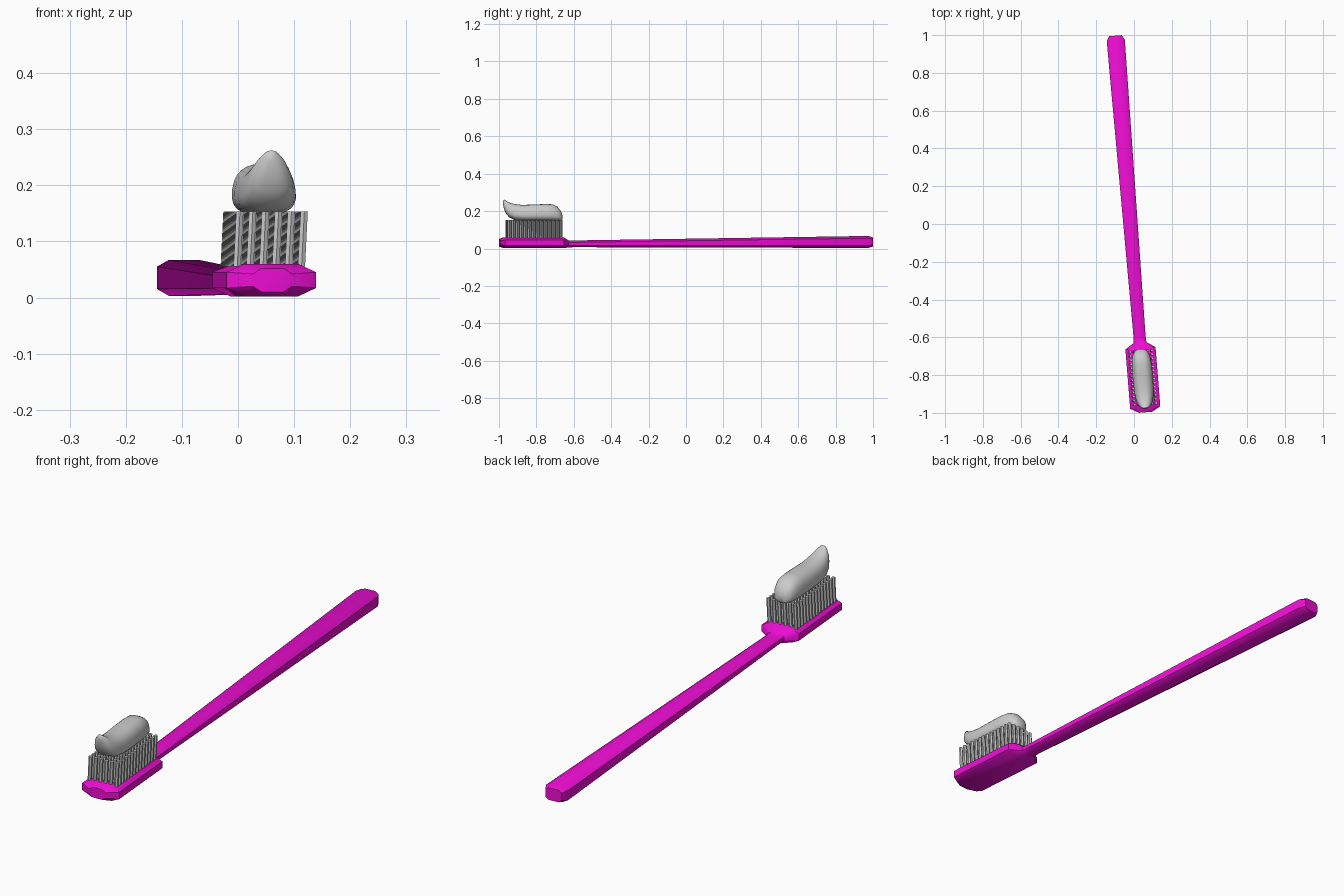
import bpy, bmesh, math
from mathutils import Matrix

if "Cube" in bpy.data.objects:
    bpy.data.objects.remove(bpy.data.objects["Cube"])

# Everything is built along local y, then turned slightly in plan
PLACE = Matrix.Translation((-0.0185, 0, 0)) @ Matrix.Rotation(0.08, 4, 'Z')


def finish(bm, name, angle, mat=None):
    bmesh.ops.recalc_face_normals(bm, faces=bm.faces)
    bm.transform(PLACE)
    me = bpy.data.meshes.new(name)
    bm.to_mesh(me)
    bm.free()
    ob = bpy.data.objects.new(name, me)
    bpy.context.collection.objects.link(ob)
    if mat:
        me.materials.append(mat)
    bpy.ops.object.select_all(action='DESELECT')
    ob.select_set(True)
    bpy.context.view_layer.objects.active = ob
    bpy.ops.object.shade_smooth_by_angle(angle=math.radians(angle))
    return ob


def loft(rings, name, angle, mat=None):
    bm = bmesh.new()
    loops = [[bm.verts.new(p) for p in r] for r in rings]
    n = len(loops[0])
    for a, b in zip(loops, loops[1:]):
        for i in range(n):
            j = (i + 1) % n
            bm.faces.new((a[i], a[j], b[j], b[i]))
    bm.faces.new(loops[0])
    bm.faces.new(loops[-1])
    return finish(bm, name, angle, mat)


def octagon(y, w, z0, z1, cx, cz):
    half = [(w - cx, z0), (w, z0 + cz), (w, z1 - cz), (w - cx, z1)]
    pts = half + [(-x, z) for x, z in reversed(half)]
    return [(x, y, z) for x, z in pts]


def blob(y, w, z0, z1, n=24, e=0.8):
    def sp(v):
        return math.copysign(abs(v) ** e, v)
    cz, h = (z0 + z1) / 2, (z1 - z0) / 2
    ring = []
    for k in range(n):
        a = math.tau * k / n
        s = sp(math.sin(a))
        ring.append((w * sp(math.cos(a)) * (1 - 0.12 * s), y, cz + h * s))
    return ring


pink = bpy.data.materials.new("magenta_plastic")
pink.diffuse_color = (0.85, 0.004, 0.65, 1)
pink.use_nodes = True
pink.node_tree.nodes["Principled BSDF"].inputs["Base Color"].default_value = pink.diffuse_color

# Head and handle in one piece: y, half width, bottom, top, chamfer x, chamfer z
body = [(-1.0, 0.035, 0.010, 0.052, 0.015, 0.010),
        (-0.975, 0.080, 0.002, 0.060, 0.032, 0.015),
        (-0.66, 0.080, 0.002, 0.060, 0.032, 0.015),
        (-0.63, 0.034, 0.006, 0.043, 0.014, 0.010),
        (-0.60, 0.032, 0.007, 0.043, 0.014, 0.010),
        (0.975, 0.048, 0.003, 0.067, 0.021, 0.012),
        (1.0, 0.034, 0.010, 0.060, 0.012, 0.010)]
loft([octagon(*s) for s in body], "brush_handle", 40, pink)

# Bristles: grid of thin tufts with a slight sideways lean
bm = bmesh.new()
for i in range(6):
    for j in range(14):
        x = -0.0575 + 0.023 * i
        y = -0.955 + 0.0215 * j
        lean = Matrix.Shear('XY', 4, (0.05, 0))
        bmesh.ops.create_cone(bm, cap_ends=True, segments=6, radius1=0.0075,
                              radius2=0.0075, depth=0.098,
                              matrix=Matrix.Translation((x, y, 0.104)) @ lean)
finish(bm, "bristles", 30)

# Toothpaste: y, half width, bottom, top
paste = [(-0.982, 0.006, 0.240, 0.255),
         (-0.976, 0.019, 0.212, 0.262),
         (-0.966, 0.031, 0.188, 0.256),
         (-0.950, 0.040, 0.168, 0.246),
         (-0.920, 0.047, 0.153, 0.238),
         (-0.880, 0.051, 0.148, 0.233),
         (-0.820, 0.053, 0.147, 0.235),
         (-0.750, 0.052, 0.147, 0.238),
         (-0.715, 0.049, 0.147, 0.236),
         (-0.690, 0.042, 0.147, 0.223),
         (-0.673, 0.032, 0.148, 0.203),
         (-0.664, 0.016, 0.154, 0.183)]
loft([blob(*s) for s in paste], "toothpaste", 70)
